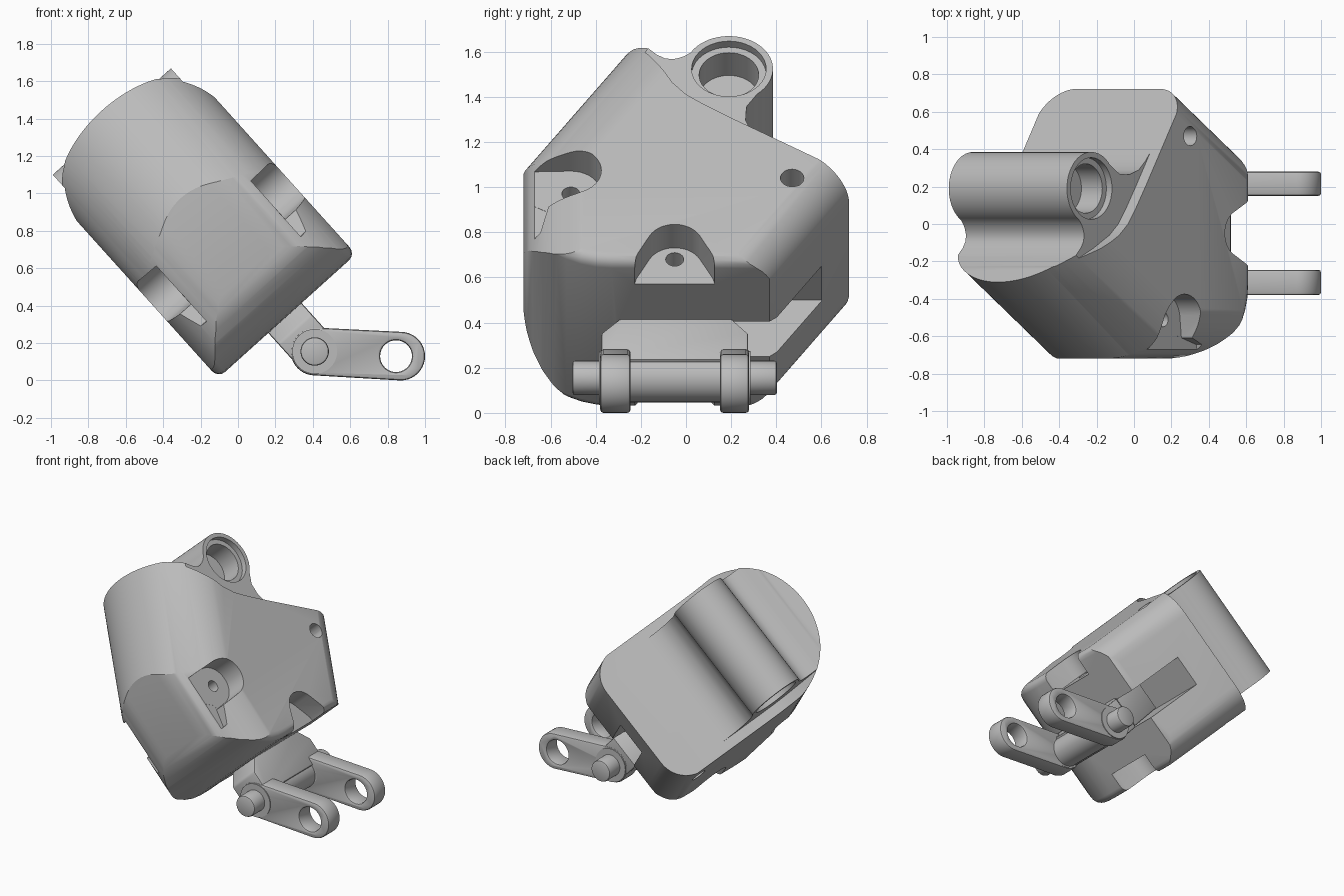
import bpy, bmesh, math
from mathutils import Matrix, Vector
from mathutils.geometry import convex_hull_2d

if "Cube" in bpy.data.objects:
    bpy.data.objects.remove(bpy.data.objects["Cube"], do_unlink=True)

grey = bpy.data.materials.new("housing_grey")
grey.use_nodes = True
COLOUR = (0.5, 0.5, 0.5, 1)
grey.diffuse_color = COLOUR
grey.node_tree.nodes["Principled BSDF"].inputs["Base Color"].default_value = COLOUR

TILT = Matrix.Rotation(math.radians(-42), 4, 'Y')   # housing frame to world
SLANT = math.radians(33)                            # rear deck slope
MID, HALF = 0.425, 0.495                            # centre and half thickness


# Frames: each maps a 2D profile point plus a depth to a 3D point
def across(p, d):       # profile in (y, u), depth through the thickness
    return Vector((d, p[0], p[1]))


def deck(p, d):         # profile in the deck plane, depth along its normal
    s, c = math.sin(SLANT), math.cos(SLANT)
    return Vector((p[0], c * p[1] + s * d, c * d - s * p[1]))


def upward(p, d):       # profile in (v, y), depth along the housing's height
    return Vector((p[0], p[1], d))


def sideways(p, d):     # profile in (x, z), depth along y
    return Vector((p[0], d, p[1]))


def arc(cx, cy, r, start=0, end=360, n=40, stretch=1):
    return [(cx + r * math.cos(math.radians(start + (end - start) * i / n)),
             cy + stretch * r * math.sin(math.radians(start + (end - start) * i / n)))
            for i in range(n + (end - start < 360))]


def hull(points):
    return [points[i] for i in convex_hull_2d([Vector(p) for p in points])]


def prism(name, profile, lo, hi, frame, bevel_rule=None):
    bm = bmesh.new()
    rings = [[bm.verts.new(frame(p, d)) for p in profile] for d in (lo, hi)]
    n = len(profile)
    caps = [bm.faces.new(ring) for ring in rings]
    for i in range(n):
        j = (i + 1) % n
        bm.faces.new((rings[0][i], rings[0][j], rings[1][j], rings[1][i]))
    bmesh.ops.recalc_face_normals(bm, faces=bm.faces[:])
    if bevel_rule:
        edges = [e for f in caps for e in f.edges if all(bevel_rule(v.co) for v in e.verts)]
        bmesh.ops.bevel(bm, geom=edges, offset=0.05, segments=4, profile=0.5, affect='EDGES')
    mesh = bpy.data.meshes.new(name)
    bm.to_mesh(mesh)
    bm.free()
    ob = bpy.data.objects.new(name, mesh)
    bpy.context.collection.objects.link(ob)
    return ob


def bake(ob):
    bpy.context.view_layer.update()
    dg = bpy.context.evaluated_depsgraph_get()
    mesh = bpy.data.meshes.new_from_object(ob.evaluated_get(dg))
    ob.modifiers.clear()
    ob.data = mesh


def boolean(ob, cutter, operation='DIFFERENCE'):
    mod = ob.modifiers.new("cut", 'BOOLEAN')
    mod.operation, mod.solver, mod.object = operation, 'EXACT', cutter
    bake(ob)
    bpy.data.objects.remove(cutter, do_unlink=True)


def finish(ob, matrix=None, bevel=0):
    if matrix:
        ob.data.transform(matrix)
    if bevel:
        mod = ob.modifiers.new("soft_edges", 'BEVEL')
        mod.width, mod.segments, mod.limit_method = bevel, 2, 'ANGLE'
        mod.angle_limit = math.radians(40)
        bake(ob)
    ob.data.materials.clear()
    ob.data.materials.append(grey)
    bpy.ops.object.select_all(action='DESELECT')
    ob.select_set(True)
    bpy.context.view_layer.objects.active = ob
    bpy.ops.object.shade_smooth_by_angle(angle=math.radians(30))


# Housing: side profile with a stepped, sloping rear deck and a round lower front
side = ([(0.9, 0.485), (0.2, 0.93), (0.08, 1.01), (0, 1.07), (-0.06, 1.14), (-0.13, 1.27),
         (-0.23, 1.49), (-0.73, 1.92)] + arc(-0.33, 0.48, 0.4, 180, 270, 9)
        + [(0.37, 0.08), (0.42, 0.12), (0.45, 0.17), (0.9, 0.3)])
housing = prism("housing", side, MID - HALF, MID + HALF, across, lambda co: co.z < 0.45)

# Bore barrel with its undercut web and blended groove
BORE = (0.19, 1.285)
barrel = ([(0.4, 0.75), (0.4, 0.8), (0.34, 0.85), (0.29, 0.905), (0.264, 0.98), (0.268, 1.06)]
          + arc(*BORE, 0.195, -50, 150, 36) + [
    (-0.005, 1.362), (-0.03, 1.35), (-0.06, 1.342), (-0.095, 1.348), (-0.13, 1.37),
    (-0.17, 1.41), (-0.205, 1.455), (-0.24, 1.495), (-0.25, 0.9)])
boolean(housing, prism("barrel", barrel, 0, 0.85, across), 'UNION')

# Outline: round at one end, soft corners at the other
R, C = HALF + 0.005, 0.2
outline = (arc(MID, -0.68, R, 180, 360, 48, 0.86)
           + arc(MID + R - C, 0.28 - C, C, 0, 90, 12)
           + arc(MID - R + C, 0.28 - C, C, 90, 180, 12))
boolean(housing, prism("outline", outline, -0.7, 1.7, deck), 'INTERSECT')

# Broad rounding of the front wall
R, C = HALF + 0.01, 0.34
front = (arc(MID - R + C, C - 0.72, C, 180, 270, 16)
         + arc(MID + R - C, C - 0.72, C, 270, 360 - 0.01, 16)
         + [(MID + R, 1), (MID - R, 1)])
boolean(housing, prism("front", front, -0.5, 2, upward), 'INTERSECT')

# Screw pockets, screw holes and bore steps, the same on both flat sides
FRONT, LOWER = (-0.51, 0.617), (-0.05, 0.226)
cuts = [
    (hull(arc(*FRONT, 0.135) + [(-0.95, 0.74), (-0.95, 0.45), (-0.62, 0.47)]), 0.765),
    ([(-0.95, 0.3), (-0.645, 0.35), (-0.6, 0.5), (-0.95, 0.7)], 0.764),
    (hull(arc(-0.05, 0.17, 0.125) + [(-0.22, 0.11), (0.12, 0.11), (-0.27, -0.1), (0.17, -0.1)]),
     0.765),
    (arc(*FRONT, 0.04, n=24), 0.62),
    (arc(*LOWER, 0.04, n=24), 0.62),
    (arc(0.47, 0.572, 0.052, n=24), 0.65),
    (arc(*BORE, 0.165), 0.81),
    (arc(*BORE, 0.132), 0.66),
]
for profile, floor in cuts:
    for lo, hi in ((floor, 1.1), (2 * MID - 1.1, 2 * MID - floor)):
        boolean(housing, prism("cutter", profile, lo, hi, across))

# Lever slot through the lower end and the rear edge
slot = [(-0.3, -0.2), (0.6, -0.2), (0.6, 0.415), (-0.3, 0.415)]
boolean(housing, prism("cutter", slot, 0.285, 0.515, across))
finish(housing, TILT)

# Lever neck, flaring from the slot to the arms
neck = [(-0.29, 0.38), (-0.29, 0.09), (-0.375, 0), (-0.375, -0.16),
        (0.275, -0.16), (0.275, 0), (0.2, 0.09), (0.2, 0.38)]
finish(prism("lever_neck", neck, 0.29, 0.53, across), TILT, 0.012)

# Two lever arms with eyes, hubs and pivot pins, joined by a crossbar
PIVOT, EYE = (0.41, 0.155), (0.845, 0.13)
finish(prism("lever_crossbar", arc(*PIVOT, 0.108), -0.25, 0.16, sideways))
for label, inner, outer in (("right", -0.245, -0.38), ("left", 0.15, 0.28)):
    sign = 1 if outer > 0 else -1
    blade = hull(arc(*PIVOT, 0.128) + arc(0.87, 0.13, 0.13))
    arm = prism("lever_arm_" + label, blade, inner, outer, sideways)
    boolean(arm, prism("cutter", arc(*EYE, 0.085), -1, 1, sideways))
    finish(arm, bevel=0.015)
    finish(prism("hub_" + label, arc(*PIVOT, 0.12), inner, outer + sign * 0.006, sideways))
    finish(prism("pivot_pin_" + label, arc(*PIVOT, 0.076), inner, outer + sign * 0.123, sideways),
           bevel=0.012)
